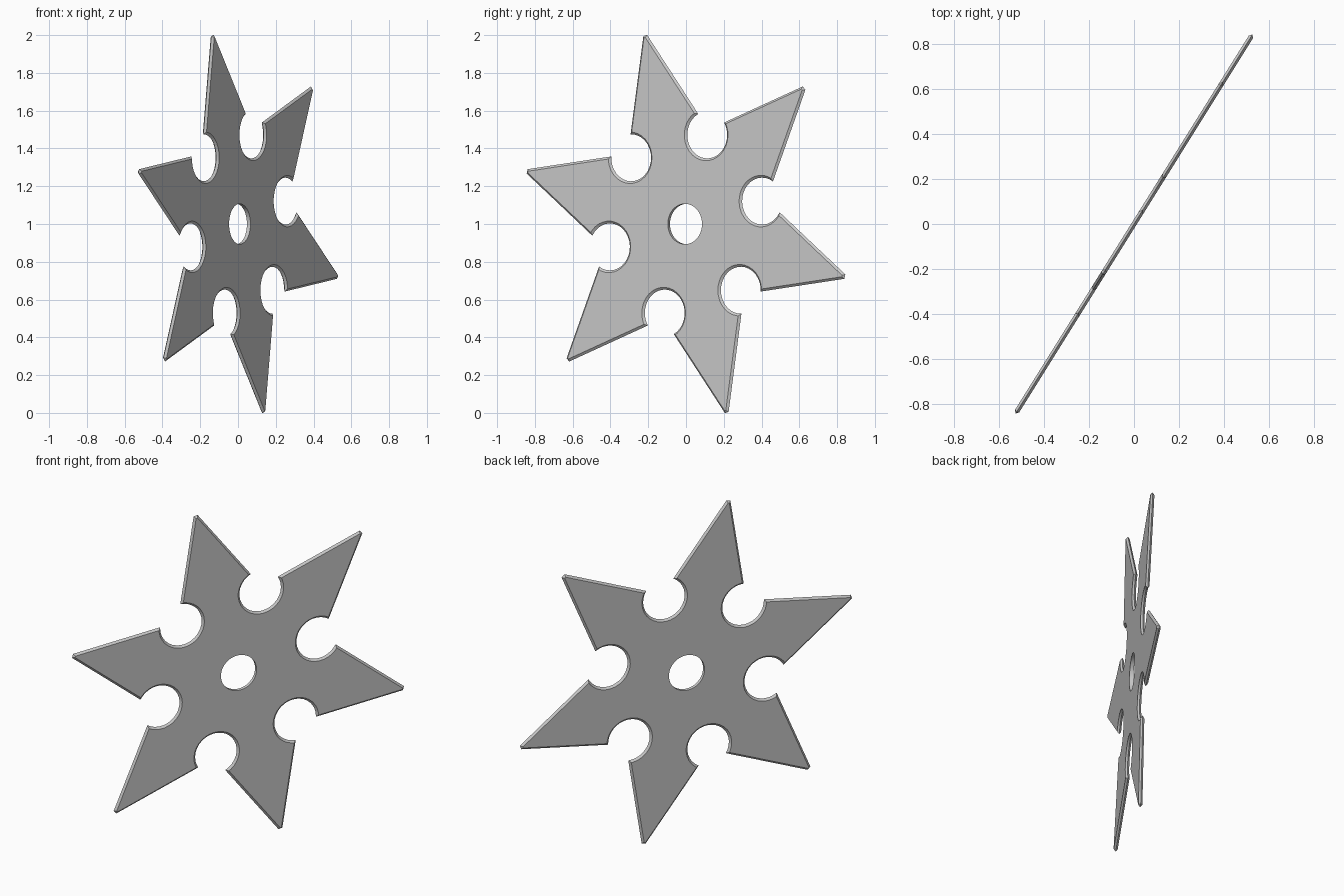
import bpy
import bmesh
from math import sin, cos, radians, tau
from mathutils import Vector, Matrix

cube = bpy.data.objects.get("Cube")
if cube:
    bpy.data.objects.remove(cube, do_unlink=True)

POINTS = 6
TIP_RADIUS, TIP_HALF = 1.03, 0.012
NOTCH_DIST, NOTCH_RADIUS, NOTCH_STEPS = 0.49, 0.1245, 24
NOTCH_OPENING = radians(42.5)
HOLE_RADIUS, HOLE_STEPS = 0.107, 48
HALF_THICK, BEVEL = 0.011, 0.012
FIRST_TIP, HEADING = radians(104.3), radians(58)


def star_outline():
    """Counter-clockwise outline: blunt tip, then a round notch, repeated."""
    pts = []
    step = tau / POINTS
    for i in range(POINTS):
        tip = Matrix.Rotation(FIRST_TIP + i * step, 2)
        notch = Matrix.Rotation(FIRST_TIP + (i + 0.5) * step, 2)
        pts += [tip @ Vector((TIP_RADIUS, s * TIP_HALF)) for s in (-1, 1)]
        for k in range(NOTCH_STEPS + 1):
            a = -NOTCH_OPENING - (tau - 2 * NOTCH_OPENING) * k / NOTCH_STEPS
            pts.append(notch @ Vector((NOTCH_DIST + NOTCH_RADIUS * cos(a),
                                       NOTCH_RADIUS * sin(a))))
    return pts


def inset(pts, dist):
    """Move a closed counter-clockwise outline inwards with mitred corners."""
    result = []
    for i, p in enumerate(pts):
        d1 = (p - pts[i - 1]).normalized()
        d2 = (pts[(i + 1) % len(pts)] - p).normalized()
        n1, n2 = Vector((-d1.y, d1.x)), Vector((-d2.y, d2.x))
        result.append(p + (n1 + n2) * dist / (1 + n1.dot(n2)))
    return result


def add_ring(bm, pts, z):
    return [bm.verts.new((p.x, p.y, z)) for p in pts]


def bridge(bm, a, b):
    for i in range(len(a)):
        bm.faces.new((a[i - 1], a[i], b[i], b[i - 1]))


def ring_edges(bm, ring):
    return [bm.edges.get((ring[i - 1], ring[i])) for i in range(len(ring))]


# Star blade: sharpened rim, flat sides and a straight round hole
outline = star_outline()
face_outline = inset(outline, BEVEL)
hole = [Vector((cos(tau * i / HOLE_STEPS), sin(tau * i / HOLE_STEPS))) * HOLE_RADIUS
        for i in range(HOLE_STEPS)]

bm = bmesh.new()
ridge = add_ring(bm, outline, 0)
rims = [add_ring(bm, face_outline, s * HALF_THICK) for s in (-1, 1)]
holes = [add_ring(bm, hole, s * HALF_THICK) for s in (-1, 1)]
for rim in rims:
    bridge(bm, ridge, rim)
bridge(bm, holes[0], holes[1])
for rim, bore, side in zip(rims, holes, (-1, 1)):
    bmesh.ops.triangle_fill(bm, use_beauty=True, normal=(0, 0, side),
                            edges=ring_edges(bm, rim) + ring_edges(bm, bore))
bmesh.ops.recalc_face_normals(bm, faces=bm.faces)

# Stand the blade upright and turn it to its heading
bm.transform(Matrix.Translation((0, 0, 1)) @ Matrix.Rotation(HEADING, 4, 'Z')
             @ Matrix.Rotation(radians(90), 4, 'X'))
mesh = bpy.data.meshes.new("throwing_star")
bm.to_mesh(mesh)
bm.free()
star = bpy.data.objects.new("throwing_star", mesh)
bpy.context.collection.objects.link(star)

bpy.ops.object.select_all(action='DESELECT')
star.select_set(True)
bpy.context.view_layer.objects.active = star
bpy.ops.object.shade_smooth_by_angle(angle=radians(30))
